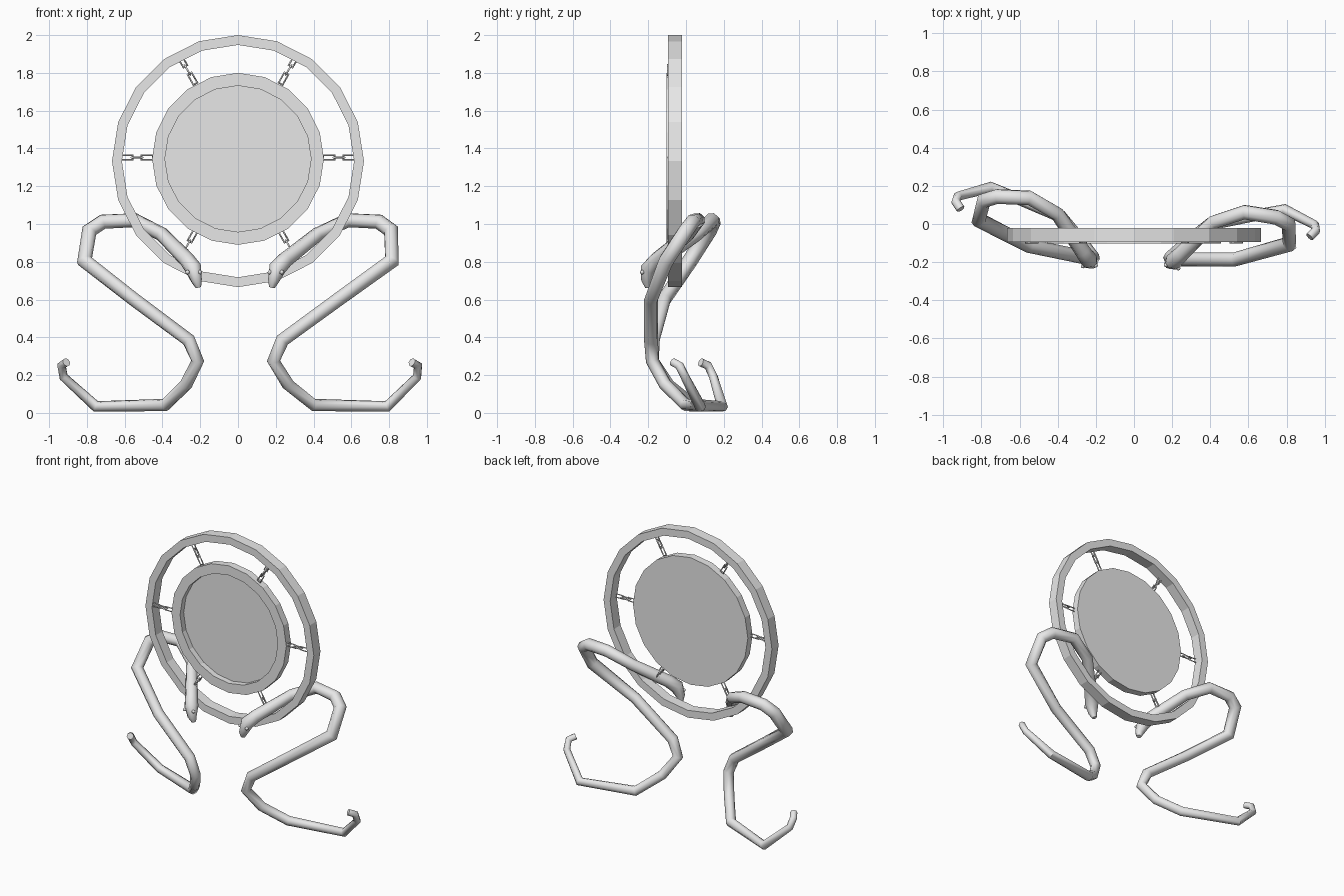
import bpy, bmesh
from math import pi, sin, cos, radians
from mathutils import Matrix, Vector

if "Cube" in bpy.data.objects:
    bpy.data.objects.remove(bpy.data.objects["Cube"])

grey = bpy.data.materials.new("stone grey")
grey.use_nodes = True
grey.diffuse_color = (0.8, 0.8, 0.8, 1)
grey.node_tree.nodes["Principled BSDF"].inputs["Base Color"].default_value = (0.8, 0.8, 0.8, 1)


def add_mesh(name, mesh):
    mesh.materials.clear()
    mesh.materials.append(grey)
    obj = bpy.data.objects.new(name, mesh)
    bpy.context.collection.objects.link(obj)
    return obj


def lathe(name, profile, height, sides=20, closed=False):
    """Revolve (radius, y) points around the y axis."""
    bm = bmesh.new()
    rings = []
    for r, y in profile:
        rings.append([bm.verts.new((r * sin(2 * pi * i / sides), y,
                                    height + r * cos(2 * pi * i / sides)))
                      for i in range(sides)])
    pairs = list(zip(rings, rings[1:]))
    if closed:
        pairs.append((rings[-1], rings[0]))
    else:
        bm.faces.new(rings[0])
        bm.faces.new(rings[-1])
    for a, b in pairs:
        for i in range(sides):
            j = (i + 1) % sides
            bm.faces.new((a[i], a[j], b[j], b[i]))
    bmesh.ops.recalc_face_normals(bm, faces=bm.faces)
    mesh = bpy.data.meshes.new(name)
    bm.to_mesh(mesh)
    bm.free()
    return add_mesh(name, mesh)


def tube(name, points, radii, resolution=2, cyclic=False):
    """Sweep a round section along a polyline and return the mesh."""
    curve = bpy.data.curves.new(name, "CURVE")
    curve.dimensions = "3D"
    curve.bevel_depth = 1
    curve.bevel_resolution = resolution
    curve.use_fill_caps = not cyclic
    spline = curve.splines.new("POLY")
    spline.points.add(len(points) - 1)
    spline.use_cyclic_u = cyclic
    for p, co, r in zip(spline.points, points, radii):
        p.co = (*co, 1)
        p.radius = r
    temp = bpy.data.objects.new(name, curve)
    bpy.context.collection.objects.link(temp)
    graph = bpy.context.evaluated_depsgraph_get()
    mesh = bpy.data.meshes.new_from_object(temp.evaluated_get(graph))
    bpy.data.objects.remove(temp)
    return mesh


# Outer hoop and the recessed dial
lathe("outer_hoop", [(0.667, -0.095), (0.667, -0.02), (0.615, -0.02), (0.615, -0.095)],
      1.333, closed=True)
lathe("dial", [(0.455, -0.05), (0.455, -0.103), (0.387, -0.103), (0.387, -0.062)], 1.345)

# Six short chains between dial and hoop, middle link turned edge-on
for k in range(6):
    angle = k * pi / 3
    out = Vector((cos(angle), 0, sin(angle)))
    side = Vector((-sin(angle), 0, cos(angle)))
    for n in range(3):
        across = Vector((0, 1, 0)) if n == 1 else side
        mid = Vector((0, -0.085, 1.352)) + out * (0.482 + 0.053 * n)
        corners = [mid + out * (a * 0.031) + across * (b * 0.012)
                   for a, b in ((-1, -1), (1, -1), (1, 1), (-1, 1))]
        add_mesh(f"chain_{k + 1}_link_{n + 1}", tube("link", corners, [0.006] * 4, 0, True))

# Serpent support: x, y, z, thickness from snout to tail
path = [(0.18, -0.2, 0.665, 0.016), (0.188, -0.207, 0.70, 0.030),
        (0.208, -0.195, 0.765, 0.046), (0.25, -0.155, 0.81, 0.042),
        (0.42, 0.01, 0.945, 0.038), (0.58, 0.062, 1.02, 0.040),
        (0.745, 0.035, 1.012, 0.041), (0.81, 0.0, 0.965, 0.042),
        (0.815, -0.105, 0.805, 0.042), (0.53, -0.185, 0.60, 0.037),
        (0.235, -0.185, 0.385, 0.037), (0.188, -0.178, 0.275, 0.035),
        (0.265, -0.11, 0.15, 0.034), (0.40, 0.0, 0.042, 0.034),
        (0.79, 0.075, 0.034, 0.030), (0.948, -0.005, 0.19, 0.024),
        (0.953, -0.035, 0.25, 0.024), (0.92, -0.068, 0.268, 0.023)]
left = tube("serpent", [p[:3] for p in path], [p[3] for p in path])

# Brow ridges and eyes on the head
bm = bmesh.new()
bm.from_mesh(left)
for x, y in ((0.168, -0.215), (0.232, -0.232)):
    bmesh.ops.create_icosphere(bm, subdivisions=1, radius=0.013,
                               matrix=Matrix.Translation((x, y, 0.745)))
bm.to_mesh(left)
bm.free()

# The other serpent is mirrored and swung around its head
right = left.copy()
pivot = Vector((-0.21, -0.2, 0))
right.transform(Matrix.Translation(pivot) @ Matrix.Rotation(radians(-11.6), 4, "Z")
                @ Matrix.Scale(-1, 4, (1, 0, 0)) @ Matrix.Translation((-0.18, 0.2, 0)))
right.flip_normals()

for name, mesh in (("left_serpent", left), ("right_serpent", right)):
    obj = add_mesh(name, mesh)
    bpy.ops.object.select_all(action="DESELECT")
    obj.select_set(True)
    bpy.context.view_layer.objects.active = obj
    bpy.ops.object.shade_smooth_by_angle(angle=radians(50))
